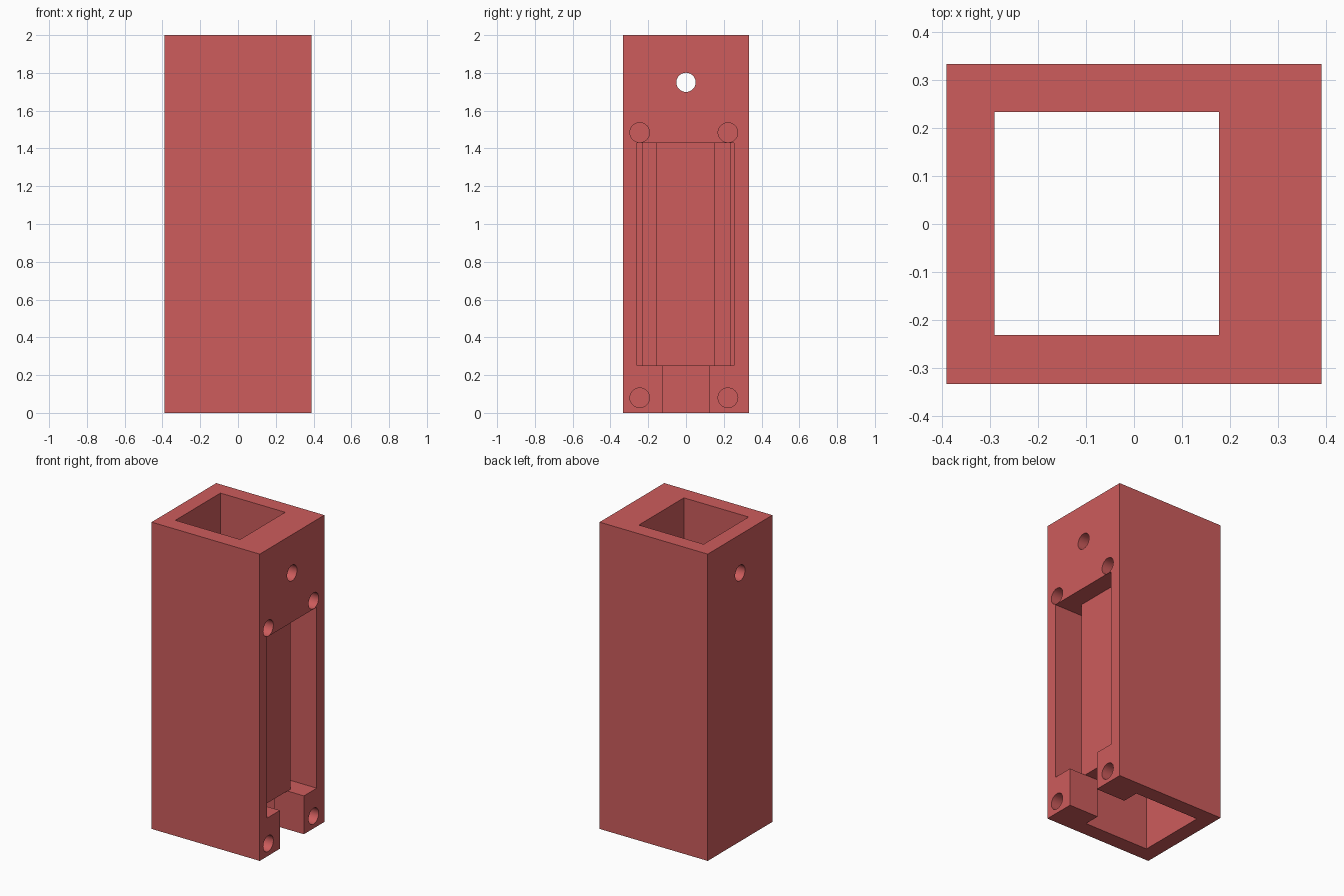
import bpy, math

if "Cube" in bpy.data.objects:
    bpy.data.objects.remove(bpy.data.objects["Cube"])

red = bpy.data.materials.new("soft_red")
red.diffuse_color = (0.61, 0.107, 0.107, 1)
red.use_nodes = True
red.node_tree.nodes["Principled BSDF"].inputs["Base Color"].default_value = red.diffuse_color


def box(name, x, y, z):
    """Box from (min, max) ranges."""
    bpy.ops.mesh.primitive_cube_add(size=1)
    ob = bpy.context.object
    ob.name = name
    for i, (lo, hi) in enumerate((x, y, z)):
        ob.location[i] = (lo + hi) / 2
        ob.scale[i] = hi - lo
    bpy.ops.object.transform_apply(location=True, rotation=True, scale=True)
    return ob


def drill(name, x, y, z, r):
    """Cylinder along x."""
    bpy.ops.mesh.primitive_cylinder_add(
        vertices=40, radius=r, depth=x[1] - x[0],
        location=((x[0] + x[1]) / 2, y, z), rotation=(0, math.pi / 2, 0))
    ob = bpy.context.object
    ob.name = name
    bpy.ops.object.transform_apply(location=True, rotation=True, scale=True)
    return ob


def cut(target, cutter):
    mod = target.modifiers.new("cut", 'BOOLEAN')
    mod.operation = 'DIFFERENCE'
    mod.solver = 'EXACT'
    mod.object = cutter
    bpy.context.view_layer.objects.active = target
    bpy.ops.object.modifier_apply(modifier=mod.name)
    bpy.data.objects.remove(cutter, do_unlink=True)


# Square tube, thicker on the right wall
housing = box("housing", (-0.39, 0.39), (-0.333, 0.333), (0, 2))
cut(housing, box("bore", (-0.29, 0.177), (-0.231, 0.233), (-0.1, 2.1)))

# Recess in the right wall, with deeper slots either side of a raised plate
cut(housing, box("recess", (0.272, 0.5), (-0.259, 0.254), (0.25, 1.43)))
for y in ((-0.259, -0.159), (0.153, 0.254)):
    cut(housing, box("side_slot", (0.176, 0.4), y, (0.25, 1.43)))

# Cable notch at the bottom of the right wall
cut(housing, box("notch", (0.1, 0.5), (-0.125, 0.122), (-0.1, 0.251)))

# Blind screw holes and the cross hole near the top
for y in (-0.245, 0.222):
    for z in (0.08, 1.484):
        cut(housing, drill("screw_hole", (0.24, 0.5), y, z, 0.052))
cut(housing, drill("cross_hole", (-0.6, 0.6), 0, 1.75, 0.051))

housing.data.materials.clear()
housing.data.materials.append(red)
bpy.ops.object.select_all(action='DESELECT')
housing.select_set(True)
bpy.context.view_layer.objects.active = housing
bpy.ops.object.shade_smooth_by_angle(angle=math.radians(30))
